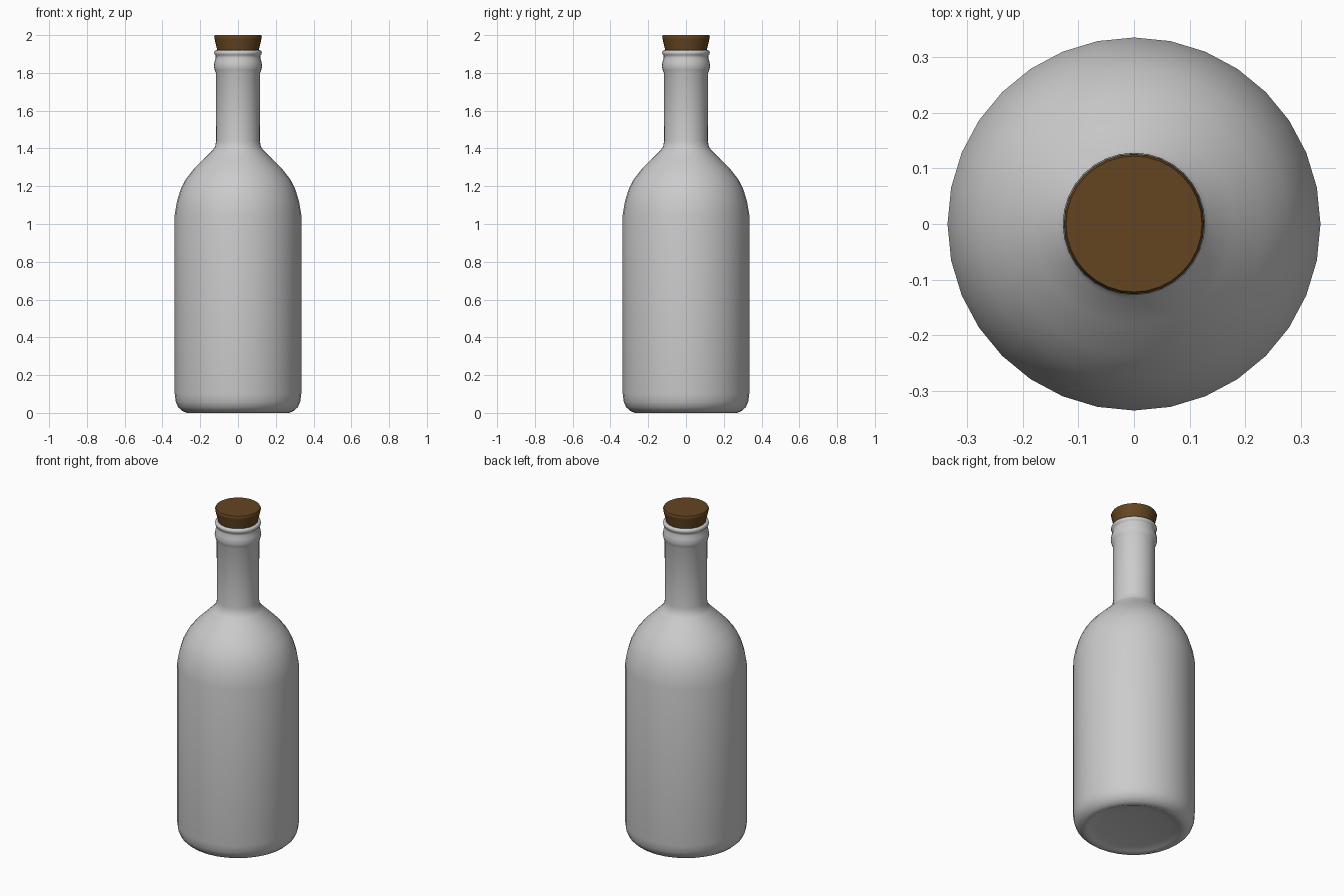
import bpy, bmesh, math

if "Cube" in bpy.data.objects:
    bpy.data.objects.remove(bpy.data.objects["Cube"])


def lathe(name, profile, sides=32, angle=40, color=None):
    """Spin an (r, z) profile round z; r = 0 ends become poles."""
    bm = bmesh.new()
    rings = []
    for r, z in profile:
        if r == 0:
            rings.append([bm.verts.new((0, 0, z))] * sides)
        else:
            rings.append([bm.verts.new((r * math.cos(2 * math.pi * i / sides),
                                        r * math.sin(2 * math.pi * i / sides), z))
                          for i in range(sides)])
    for a, b in zip(rings, rings[1:]):
        for i in range(sides):
            j = (i + 1) % sides
            bm.faces.new(list(dict.fromkeys((a[i], a[j], b[j], b[i]))))
    bmesh.ops.recalc_face_normals(bm, faces=bm.faces)
    mesh = bpy.data.meshes.new(name)
    bm.to_mesh(mesh)
    bm.free()
    ob = bpy.data.objects.new(name, mesh)
    bpy.context.collection.objects.link(ob)
    if color:
        mat = bpy.data.materials.new(name)
        mat.diffuse_color = color
        mat.use_nodes = True
        mat.node_tree.nodes["Principled BSDF"].inputs["Base Color"].default_value = mat.diffuse_color
        mesh.materials.append(mat)
    bpy.ops.object.select_all(action='DESELECT')
    ob.select_set(True)
    bpy.context.view_layer.objects.active = ob
    bpy.ops.object.shade_smooth_by_angle(angle=math.radians(angle))
    return ob


# Bottle: shallow base, straight body, curved shoulder, neck with collar and lip
lathe("bottle", [
    (0, 0.02), (0.20, 0.018), (0.25, 0.008), (0.27, 0.0), (0.295, 0.01),
    (0.317, 0.03), (0.33, 0.06), (0.335, 0.10), (0.335, 1.05),
    (0.323, 1.12), (0.305, 1.18), (0.278, 1.235), (0.235, 1.29),
    (0.18, 1.345), (0.135, 1.39), (0.121, 1.41), (0.116, 1.44), (0.117, 1.80),
    (0.123, 1.815), (0.128, 1.835), (0.124, 1.86), (0.118, 1.88), (0.118, 1.892),
    (0.124, 1.897), (0.126, 1.907), (0.123, 1.917), (0.116, 1.92),
    (0.104, 1.918), (0.10, 1.90), (0.10, 1.80), (0, 1.80)], angle=60)

# Tapered cork, plugged into the mouth
lathe("cork", [
    (0, 1.82), (0.096, 1.82), (0.11, 1.92), (0.124, 1.98),
    (0.126, 1.992), (0.122, 2.0), (0, 2.0)],
    angle=40, color=(0.13, 0.06, 0.015, 1))
